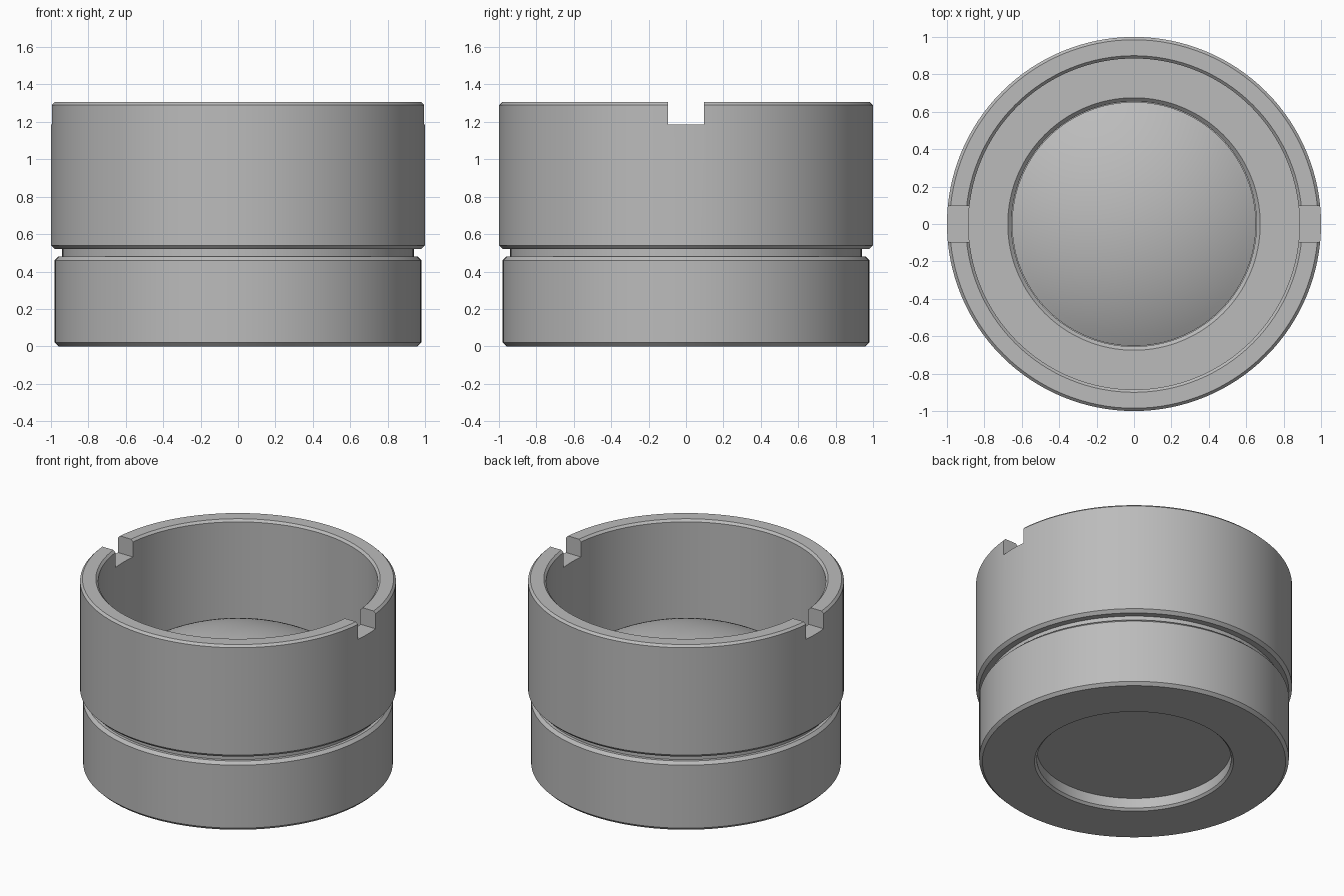
import bpy
import bmesh
import math
from mathutils import Vector

cube = bpy.data.objects.get("Cube")
if cube:
    bpy.data.objects.remove(cube, do_unlink=True)

SIDES = 128


def material(name, rgb):
    mat = bpy.data.materials.new(name)
    mat.use_nodes = True
    color = (*rgb, 1)
    mat.diffuse_color = color
    mat.node_tree.nodes["Principled BSDF"].inputs["Base Color"].default_value = color
    return mat


grey = material("grey", (0.5, 0.5, 0.5))


def add_object(name, bm, mat):
    mesh = bpy.data.meshes.new(name)
    bmesh.ops.recalc_face_normals(bm, faces=bm.faces)
    bm.to_mesh(mesh)
    bm.free()
    obj = bpy.data.objects.new(name, mesh)
    bpy.context.collection.objects.link(obj)
    mesh.materials.append(mat)
    return obj


def lathe(name, profile, mat, closed):
    """Revolve an (r, z) profile about the z axis."""
    bm = bmesh.new()
    verts = [bm.verts.new((r, 0, z)) for r, z in profile]
    edges = [bm.edges.new(pair) for pair in zip(verts, verts[1:])]
    if closed:
        edges.append(bm.edges.new((verts[-1], verts[0])))
    bmesh.ops.spin(bm, geom=verts + edges, cent=(0, 0, 0), axis=(0, 0, 1),
                   angle=math.tau, steps=SIDES, use_merge=True)
    bmesh.ops.remove_doubles(bm, verts=bm.verts, dist=0.0001)
    return add_object(name, bm, mat)


def smooth(obj):
    bpy.ops.object.select_all(action="DESELECT")
    obj.select_set(True)
    bpy.context.view_layer.objects.active = obj
    bpy.ops.object.shade_smooth_by_angle(angle=math.radians(30))


# Barrel: lower collar, relief groove, wider tube, bore, inner shelf, lens seat
barrel = lathe("barrel", [
    (0.63, 0), (0.96, 0), (0.98, 0.02), (0.98, 0.46), (0.96, 0.48),
    (0.94, 0.48), (0.94, 0.52), (0.98, 0.52), (1.0, 0.54), (1.0, 1.29),
    (0.985, 1.305), (0.9, 1.305), (0.885, 1.29), (0.885, 0.5), (0.675, 0.5),
    (0.655, 0.48), (0.655, 0.085), (0.615, 0.085), (0.615, 0.015),
], grey, True)

# Spanner slots across the rim
bm = bmesh.new()
bmesh.ops.create_cube(bm, size=1)
bmesh.ops.scale(bm, vec=Vector((3, 0.195, 0.25)), verts=bm.verts)
bmesh.ops.translate(bm, vec=Vector((0, 0, 1.31)), verts=bm.verts)
cutter = add_object("slot_cutter", bm, grey)
cutter.hide_render = True
cutter.hide_set(True)
cut = barrel.modifiers.new("slots", "BOOLEAN")
cut.operation = "DIFFERENCE"
cut.solver = "EXACT"
cut.object = cutter
bpy.context.view_layer.objects.active = barrel
bpy.ops.object.modifier_apply(modifier=cut.name)
bpy.data.objects.remove(cutter, do_unlink=True)
smooth(barrel)

# Lens: flat back, straight edge, domed front
LENS_R, DOME_R, APEX = 0.652, 1.33, 0.895
half_angle = math.asin(LENS_R / DOME_R)
dome = []
for i in range(17):
    a = half_angle * (1 - i / 16)
    dome.append((DOME_R * math.sin(a), APEX - DOME_R * (1 - math.cos(a))))
lens = lathe("lens", [(0, 0.087), (LENS_R, 0.087)] + dome, grey, False)
smooth(lens)
